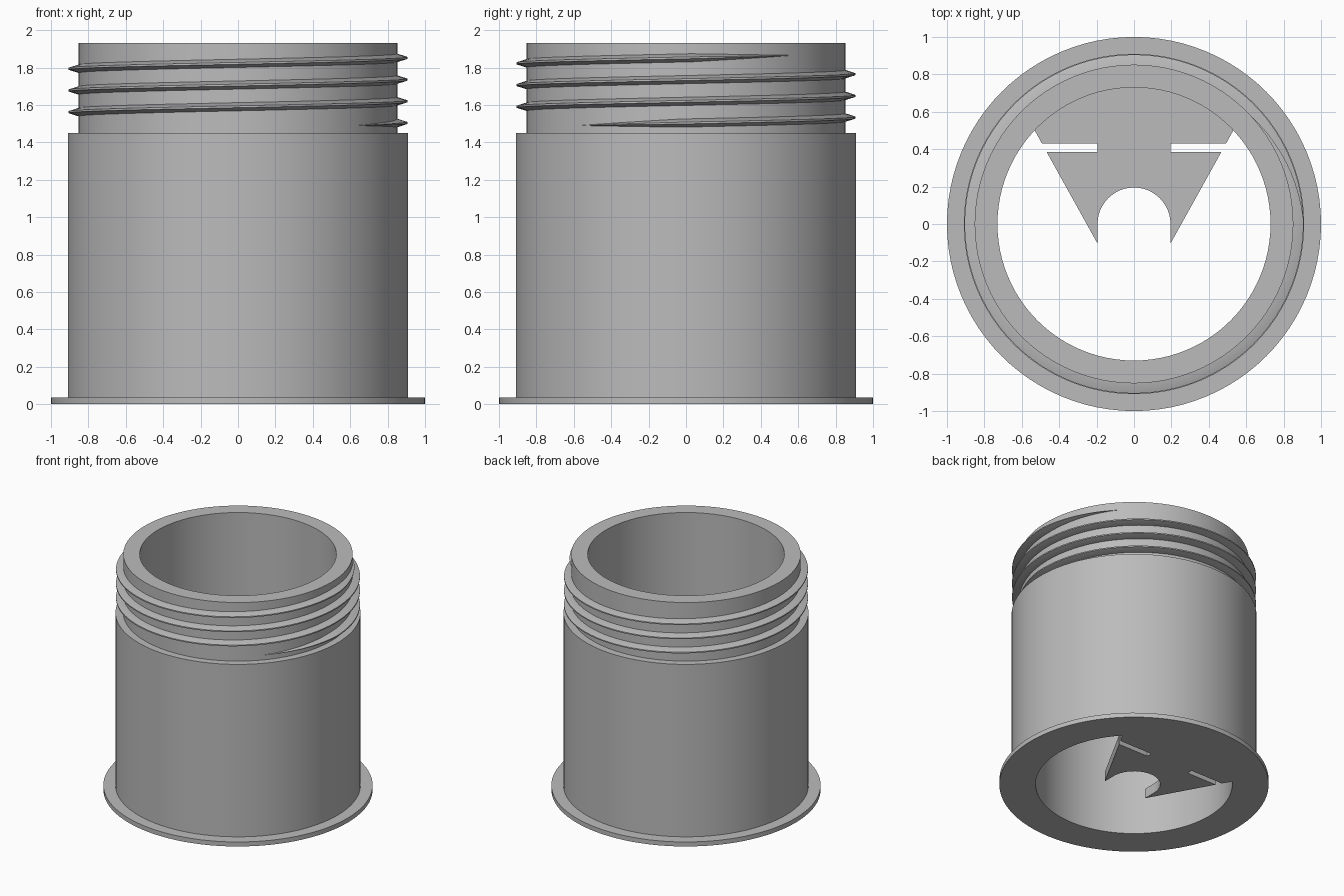
import bpy, bmesh
from math import sin, cos, radians, atan2

cube = bpy.data.objects.get("Cube")
if cube:
    bpy.data.objects.remove(cube, do_unlink=True)

grey = bpy.data.materials.new("light_grey")
grey.use_nodes = True
colour = (0.5, 0.5, 0.5, 1)
grey.diffuse_color = colour
grey.node_tree.nodes["Principled BSDF"].inputs["Base Color"].default_value = colour

SEGMENTS = 96
BORE, NECK, BODY, FLANGE = 0.73, 0.852, 0.91, 1.0
FLANGE_TOP, SHOULDER, RIM = 0.037, 1.45, 1.93


def finish(name, bm, smooth=True):
    bmesh.ops.recalc_face_normals(bm, faces=bm.faces)
    mesh = bpy.data.meshes.new(name)
    bm.to_mesh(mesh)
    bm.free()
    mesh.materials.append(grey)
    obj = bpy.data.objects.new(name, mesh)
    bpy.context.collection.objects.link(obj)
    if smooth:
        bpy.ops.object.select_all(action='DESELECT')
        obj.select_set(True)
        bpy.context.view_layer.objects.active = obj
        bpy.ops.object.shade_smooth_by_angle(angle=radians(30))
    return obj


def sweep(bm, rings, closed):
    """Join consecutive rings of points with quads; cap the ends if open."""
    rings = [[bm.verts.new(p) for p in ring] for ring in rings]
    pairs = list(zip(rings, rings[1:]))
    if closed:
        pairs.append((rings[-1], rings[0]))
    else:
        bm.faces.new(rings[0])
        bm.faces.new(rings[-1])
    for a, b in pairs:
        for i in range(len(a)):
            j = (i + 1) % len(a)
            bm.faces.new((a[i], a[j], b[j], b[i]))


def polar(r, angle, z):
    return (r * cos(angle), r * sin(angle), z)


# Hollow container: flange, wall, shoulder and neck in one turned profile
profile = [(BORE, 0), (FLANGE, 0), (FLANGE, FLANGE_TOP), (BODY, FLANGE_TOP),
           (BODY, SHOULDER), (NECK, SHOULDER), (NECK, RIM), (BORE, RIM)]
bm = bmesh.new()
sweep(bm, [[polar(r, radians(360 * i / SEGMENTS), z) for r, z in profile]
           for i in range(SEGMENTS)], closed=True)
finish("container_body", bm)

# Screw thread: helical ridge that fades into the neck at both ends
START, TURN, PITCH, STEP, FADE = -42, 1164, 0.116, 4, 40
bm = bmesh.new()
rings = []
for degrees in range(0, TURN + 1, STEP):
    grow = max(0.02, min(1, degrees / FADE, (TURN - degrees) / FADE))
    angle = radians(START + degrees)
    z = 1.49 + PITCH * degrees / 360
    root, tip = 0.022 * grow, 0.005 * grow
    crest = NECK + 0.054 * grow
    rings.append([polar(r, angle, z + dz) for r, dz in
                  ((NECK - 0.01, -root), (NECK, -root), (crest, -tip),
                   (crest, tip), (NECK, root), (NECK - 0.01, root))])
sweep(bm, rings, closed=False)
finish("screw_thread", bm)

# Base insert: notched plate with two slots and a rounded cut-out
HOLE, THICK, OUTER = 0.195, 0.08, BORE + 0.01
side = [(HOLE, -0.105), (0.467, 0.385), (HOLE, 0.385),
        (HOLE, 0.43), (0.492, 0.43), (0.535, 0.508)]
corner = atan2(side[-1][1], side[-1][0])
sweep_angle = radians(180) - 2 * corner
back = [polar(OUTER, corner + sweep_angle * i / 24, 0)[:2] for i in range(1, 24)]
hole = [polar(HOLE, radians(180 - 180 * i / 24), 0)[:2] for i in range(25)]
outline = side + back + [(-x, y) for x, y in reversed(side)] + hole
bm = bmesh.new()
plate = bm.faces.new([bm.verts.new((x, y, 0)) for x, y in outline])
raised = bmesh.ops.extrude_face_region(bm, geom=[plate], use_keep_orig=True)
bmesh.ops.translate(bm, vec=(0, 0, THICK),
                    verts=[v for v in raised["geom"] if isinstance(v, bmesh.types.BMVert)])
finish("base_insert", bm)
